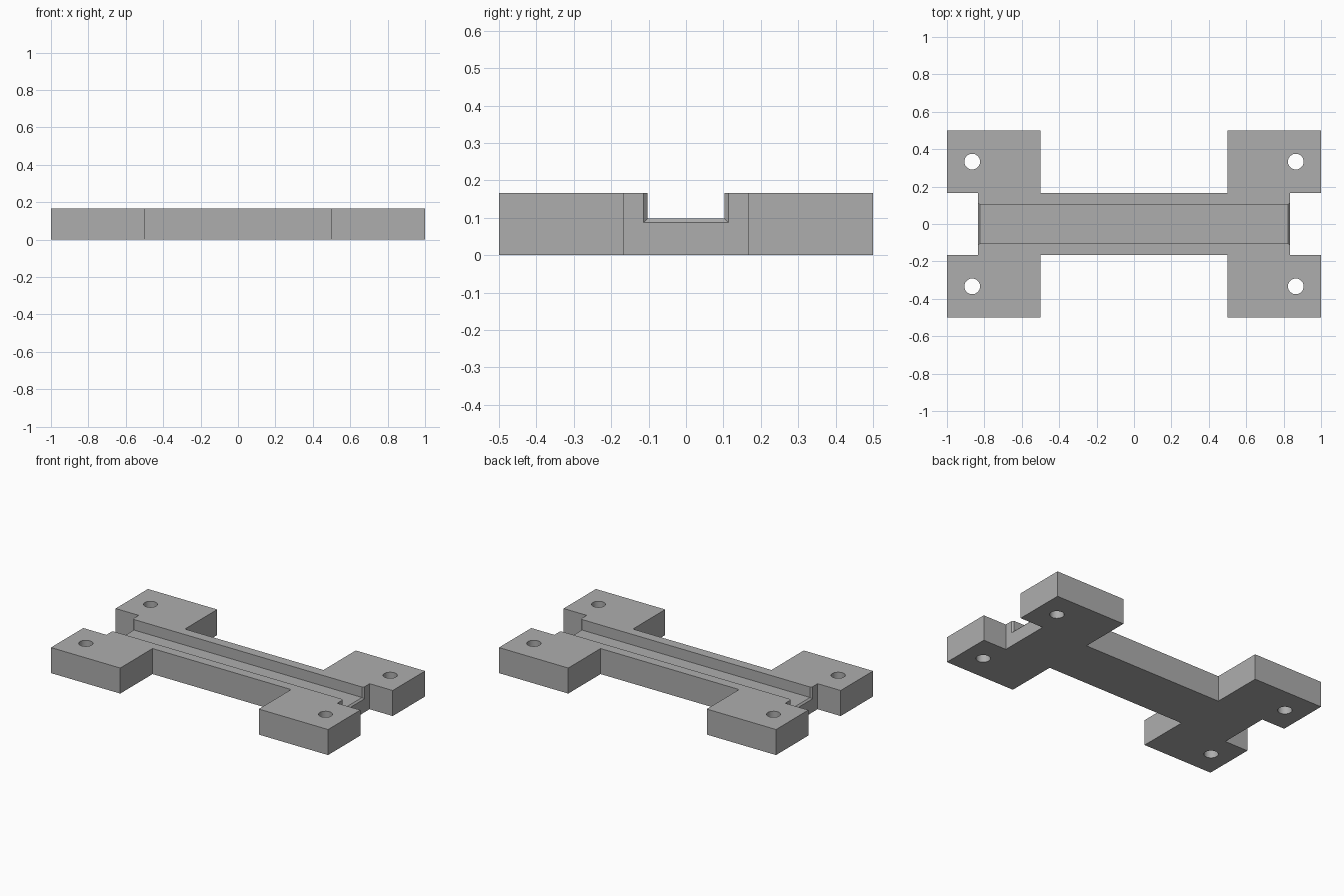
import bpy, bmesh

cube = bpy.data.objects.get("Cube")
if cube:
    bpy.data.objects.remove(cube, do_unlink=True)

HEIGHT = 1 / 6

grey = bpy.data.materials.new("plain grey")
grey.use_nodes = True
colour = (0.42, 0.42, 0.42, 1)
grey.diffuse_color = colour
grey.node_tree.nodes["Principled BSDF"].inputs["Base Color"].default_value = colour


def finish(bm, name):
    bmesh.ops.recalc_face_normals(bm, faces=bm.faces[:])
    mesh = bpy.data.meshes.new(name)
    bm.to_mesh(mesh)
    bm.free()
    mesh.materials.append(grey)
    obj = bpy.data.objects.new(name, mesh)
    bpy.context.collection.objects.link(obj)
    return obj


# H-shaped plate: one quarter of the outline, mirrored round
quarter = [(5 / 6, 1 / 6), (1, 1 / 6), (1, 0.5), (0.5, 0.5), (0.5, 1 / 6)]
outline = quarter + [(-x, y) for x, y in reversed(quarter)]
outline += [(x, -y) for x, y in reversed(outline)]
bm = bmesh.new()
base = bm.faces.new([bm.verts.new((x, y, 0)) for x, y in outline])
top = bmesh.ops.extrude_face_region(bm, geom=[base])
bmesh.ops.translate(bm, vec=(0, 0, HEIGHT),
                    verts=[v for v in top["geom"] if isinstance(v, bmesh.types.BMVert)])
plate = finish(bm, "mounting_plate")

# Channel cutter, flaring at both ends to leave chamfered mouths
bm = bmesh.new()
rings = []
for x, flare in ((-0.853, 0.03), (-0.823, 0), (0.823, 0), (0.853, 0.03)):
    y, z = 0.103 + flare, 0.098 - flare
    rings.append([bm.verts.new(p) for p in ((x, -y, z), (x, y, z), (x, y, 0.3), (x, -y, 0.3))])
for a, b in zip(rings, rings[1:]):
    for i in range(4):
        j = (i + 1) % 4
        bm.faces.new((a[i], a[j], b[j], b[i]))
bm.faces.new(rings[0])
bm.faces.new(rings[-1])
cutters = [finish(bm, "channel_cutter")]

# Screw hole cutters, one through each foot
bm = bmesh.new()
for sx in (-1, 1):
    for sy in (-1, 1):
        hole = bmesh.ops.create_cone(bm, cap_ends=True, segments=48, radius1=0.042,
                                     radius2=0.042, depth=1)
        bmesh.ops.translate(bm, verts=hole["verts"], vec=(sx * 0.865, sy / 3, 0))
cutters.append(finish(bm, "screw_hole_cutter"))

# Cut the plate
bpy.context.view_layer.objects.active = plate
plate.select_set(True)
for cutter in cutters:
    mod = plate.modifiers.new(cutter.name, "BOOLEAN")
    mod.operation = "DIFFERENCE"
    mod.solver = "EXACT"
    mod.object = cutter
    bpy.ops.object.modifier_apply(modifier=mod.name)
    bpy.data.objects.remove(cutter, do_unlink=True)

bpy.ops.object.shade_smooth_by_angle(angle=0.5)
